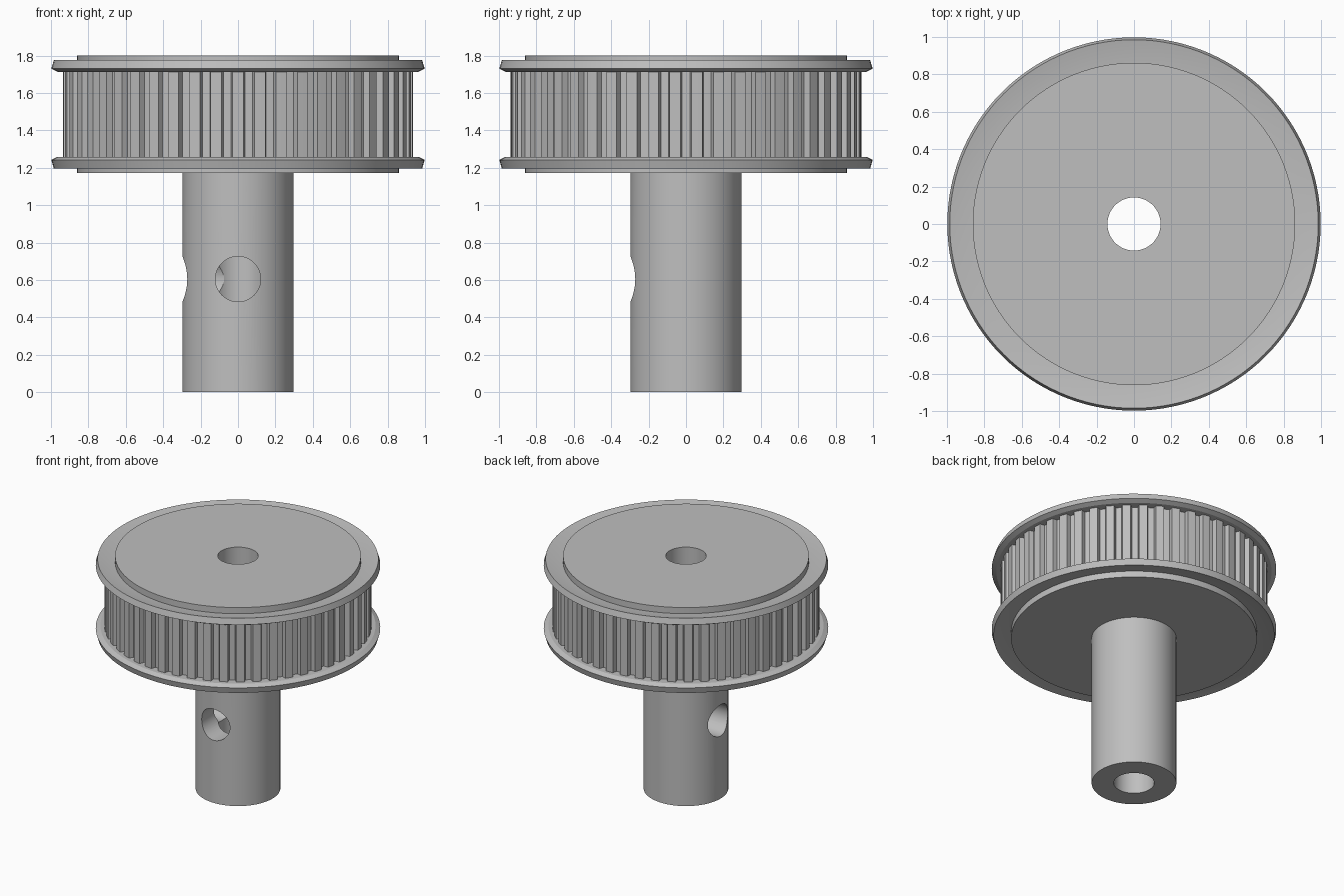
import bpy
import bmesh
import math
from mathutils import Vector

cube = bpy.data.objects.get("Cube")
if cube:
    bpy.data.objects.remove(cube, do_unlink=True)

SEGMENTS = 120
TEETH = 50
BORE, SHAFT, DISC = 0.142, 0.297, 0.862
DISC_LOW, TOP = 1.172, 1.8
MIDDLE = (DISC_LOW + TOP) / 2
TIP, ROOT = 0.937, 0.902

steel = bpy.data.materials.new("grey_steel")
steel.use_nodes = True
steel.diffuse_color = (0.52, 0.52, 0.52, 1)
steel.node_tree.nodes["Principled BSDF"].inputs["Base Color"].default_value = (0.52, 0.52, 0.52, 1)


def add_object(name, bm):
    bmesh.ops.recalc_face_normals(bm, faces=bm.faces)
    mesh = bpy.data.meshes.new(name)
    bm.to_mesh(mesh)
    bm.free()
    mesh.materials.append(steel)
    obj = bpy.data.objects.new(name, mesh)
    bpy.context.collection.objects.link(obj)
    return obj


def activate(obj):
    bpy.ops.object.select_all(action="DESELECT")
    obj.select_set(True)
    bpy.context.view_layer.objects.active = obj


def smooth(obj):
    activate(obj)
    bpy.ops.object.shade_smooth_by_angle(angle=math.radians(25))


def lathe(name, profile):
    """Revolve a closed (radius, height) outline around the z axis."""
    bm = bmesh.new()
    verts = [bm.verts.new((r, 0, z)) for r, z in profile]
    edges = [bm.edges.new((a, b)) for a, b in zip(verts, verts[1:] + verts[:1])]
    bmesh.ops.spin(bm, geom=verts + edges, axis=(0, 0, 1), cent=(0, 0, 0),
                   angle=math.tau, steps=SEGMENTS, use_merge=True)
    bmesh.ops.remove_doubles(bm, verts=bm.verts, dist=0.0001)
    return add_object(name, bm)


# Hub: long shaft and wide disc with one bore through both
hub = lathe("hub", [(BORE, 0), (SHAFT, 0), (SHAFT, DISC_LOW),
                    (DISC, DISC_LOW), (DISC, TOP), (BORE, TOP)])

# Two set screw holes, on the front and the right, reaching the bore
for side in (Vector((0, -1, 0)), Vector((-1, 0, 0))):
    bm = bmesh.new()
    bmesh.ops.create_cone(bm, cap_ends=True, segments=48, radius1=0.121,
                          radius2=0.121, depth=0.5)
    cutter = add_object("screw_hole_cutter", bm)
    cutter.rotation_euler = side.to_track_quat("Z", "Y").to_euler()
    cutter.location = side * 0.25 + Vector((0, 0, 0.605))
    cutter.hide_render = True
    cut = hub.modifiers.new("screw_hole", "BOOLEAN")
    cut.operation = "DIFFERENCE"
    cut.solver = "EXACT"
    cut.object = cutter
    activate(hub)
    bpy.ops.object.modifier_apply(modifier=cut.name)
    bpy.data.objects.remove(cutter, do_unlink=True)
smooth(hub)

# Dished flanges, mirrored about the middle of the belt track
flange = [(0.84, 1.752), (0.87, 1.753), (0.985, 1.775), (0.998, 1.73),
          (0.965, 1.713), (0.84, 1.713)]
smooth(lathe("upper_flange", flange))
smooth(lathe("lower_flange", [(r, 2 * MIDDLE - z) for r, z in flange]))

# Toothed belt track: tooth outline repeated around, then extruded
pitch = math.tau / TEETH
tooth = [(-0.25, TIP), (0, TIP), (0.25, TIP), (0.32, ROOT), (0.5, ROOT), (0.68, ROOT)]
bm = bmesh.new()
outline = []
for i in range(TEETH):
    for step, radius in tooth:
        angle = (i + step) * pitch - math.pi / 2
        outline.append(bm.verts.new((radius * math.cos(angle),
                                     radius * math.sin(angle), 1.255)))
count = len(outline)
raised = [bm.verts.new((v.co.x, v.co.y, 1.718)) for v in outline]
inner = [[bm.verts.new((v.co.x * 0.9, v.co.y * 0.9, v.co.z)) for v in ring]
         for ring in (outline, raised)]
rings = [outline, raised, inner[1], inner[0]]
for a, b in zip(rings, rings[1:] + rings[:1]):
    for i in range(count):
        j = (i + 1) % count
        bm.faces.new((a[i], a[j], b[j], b[i]))
smooth(add_object("toothed_track", bm))
